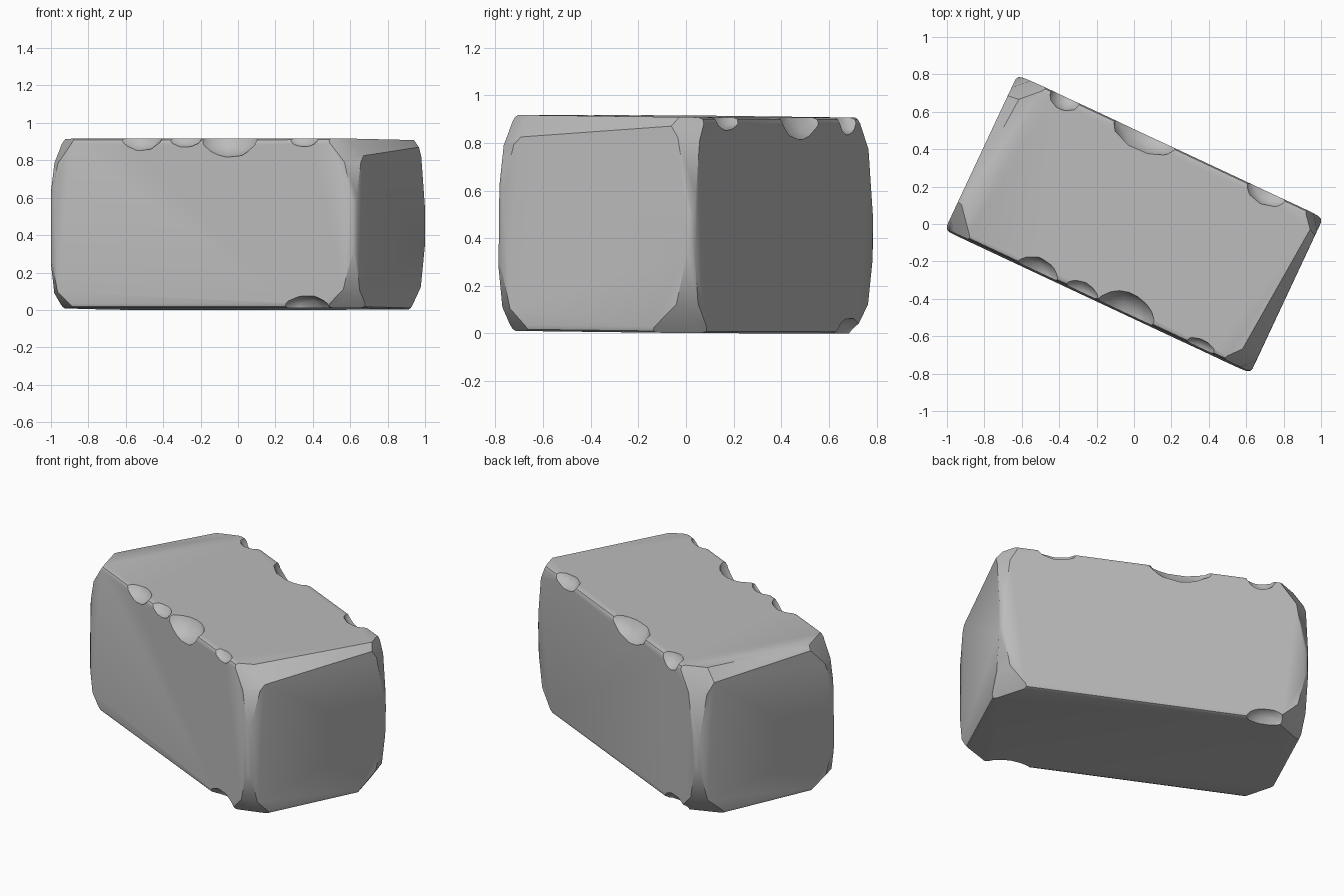
import bpy
import bmesh
import math
from mathutils import Matrix, Vector

cube = bpy.data.objects.get("Cube")
if cube:
    bpy.data.objects.remove(cube, do_unlink=True)

HALF = Vector((0.902, 0.455, 0.453))

stone = bpy.data.materials.new("grey stone")
stone.use_nodes = True
grey = (0.5, 0.5, 0.5, 1)
stone.diffuse_color = grey
stone.node_tree.nodes["Principled BSDF"].inputs["Base Color"].default_value = grey


def make_object(name, bm):
    mesh = bpy.data.meshes.new(name)
    bm.to_mesh(mesh)
    bm.free()
    ob = bpy.data.objects.new(name, mesh)
    bpy.context.collection.objects.link(ob)
    return ob


def cut_corner(bm, signs, reach):
    """Slice off a corner, reaching the given length along each of its edges."""
    normal = Vector(s / r for s, r in zip(signs, reach))
    corner = Vector(s * h for s, h in zip(signs, HALF))
    point = corner - Vector((signs[0] * reach[0], 0, 0))
    geom = bm.verts[:] + bm.edges[:] + bm.faces[:]
    cut = bmesh.ops.bisect_plane(bm, geom=geom, plane_co=point, plane_no=normal,
                                 clear_outer=True)
    rim = [e for e in cut["geom_cut"] if isinstance(e, bmesh.types.BMEdge)]
    bmesh.ops.holes_fill(bm, edges=rim, sides=0)


# Block with softly worn edges
bm = bmesh.new()
bmesh.ops.create_cube(bm, size=2, matrix=Matrix.Diagonal((*HALF, 1)))
bmesh.ops.bevel(bm, geom=bm.edges[:], offset=0.025, segments=2, profile=0.5,
                affect='EDGES')

# Broken corners: a steep and a shallow slice each, and some long worn edges
cuts = [
    ((1, 1, 1), (0.11, 0.13, 0.2)), ((1, 1, 1), (0.07, 0.09, 0.5)),
    ((1, -1, 1), (0.17, 0.2, 0.2)), ((1, -1, 1), (0.09, 0.11, 0.4)),
    ((1, -1, 1), (0.1, 1.3, 0.1)),
    ((-1, -1, 1), (0.15, 0.18, 0.2)), ((-1, -1, 1), (0.08, 0.1, 0.36)),
    ((-1, 1, 1), (0.18, 0.18, 0.23)), ((-1, 1, 1), (0.1, 0.1, 0.55)),
    ((1, 1, -1), (0.17, 0.2, 0.19)), ((1, 1, -1), (0.08, 0.1, 0.45)),
    ((1, -1, -1), (0.17, 0.16, 0.16)), ((1, -1, -1), (0.09, 0.09, 0.36)),
    ((-1, -1, -1), (0.15, 0.18, 0.13)), ((-1, -1, -1), (0.07, 0.09, 0.33)),
    ((-1, 1, -1), (0.2, 0.2, 0.18)), ((-1, 1, -1), (0.09, 0.1, 0.42)),
    ((-1, 1, 1), (0.07, 1.1, 0.08)),
]
for signs, reach in cuts:
    cut_corner(bm, signs, reach)
bm.normal_update()
brick = make_object("stone_brick", bm)
brick.data.materials.append(stone)

# Chips along the long edges: position, side, top or bottom, length, depth, drop
chips = [
    (0.16, -1, 1, 0.17, 0.12, 0.11), (-0.36, -1, 1, 0.12, 0.08, 0.07),
    (-0.1, -1, 1, 0.1, 0.06, 0.05), (0.6, -1, 1, 0.09, 0.05, 0.05),
    (-0.15, 1, 1, 0.19, 0.1, 0.1), (0.57, 1, 1, 0.12, 0.08, 0.06),
    (-0.62, 1, 1, 0.09, 0.08, 0.08), (0.62, -1, -1, 0.14, 0.07, 0.07),
    (-0.66, 1, -1, 0.13, 0.07, 0.07),
]
bm = bmesh.new()
for i, (u, side, level, length, depth, drop) in enumerate(chips):
    # Each cutter sits just outside the edge so that it leaves a shallow scoop
    centre = Vector((u, side * (HALF.y + depth * 0.3), level * (HALF.z + drop * 0.3)))
    size = Matrix.Diagonal((length * 1.1, depth * 1.3, drop * 1.3, 1))
    turn = Matrix.Rotation(0.7 * i, 4, 'X')
    bmesh.ops.create_icosphere(bm, subdivisions=2, radius=1,
                               matrix=Matrix.Translation(centre) @ size @ turn)
cutter = make_object("chip_cutter", bm)
cutter.hide_render = True

bpy.ops.object.select_all(action='DESELECT')
brick.select_set(True)
bpy.context.view_layer.objects.active = brick
mod = brick.modifiers.new("chips", 'BOOLEAN')
mod.operation = 'DIFFERENCE'
mod.solver = 'EXACT'
mod.object = cutter
bpy.ops.object.modifier_apply(modifier=mod.name)
bpy.data.objects.remove(cutter, do_unlink=True)

# Lay the brick down, turned and slightly tilted
tilt = Matrix.Rotation(-0.011, 4, 'X') @ Matrix.Rotation(0.004, 4, 'Y')
brick.data.transform(tilt @ Matrix.Rotation(math.radians(-25.1), 4, 'Z'))
lowest = min(v.co.z for v in brick.data.vertices)
brick.data.transform(Matrix.Translation((0, 0, -lowest)))
bpy.ops.object.shade_smooth_by_angle(angle=math.radians(35))
